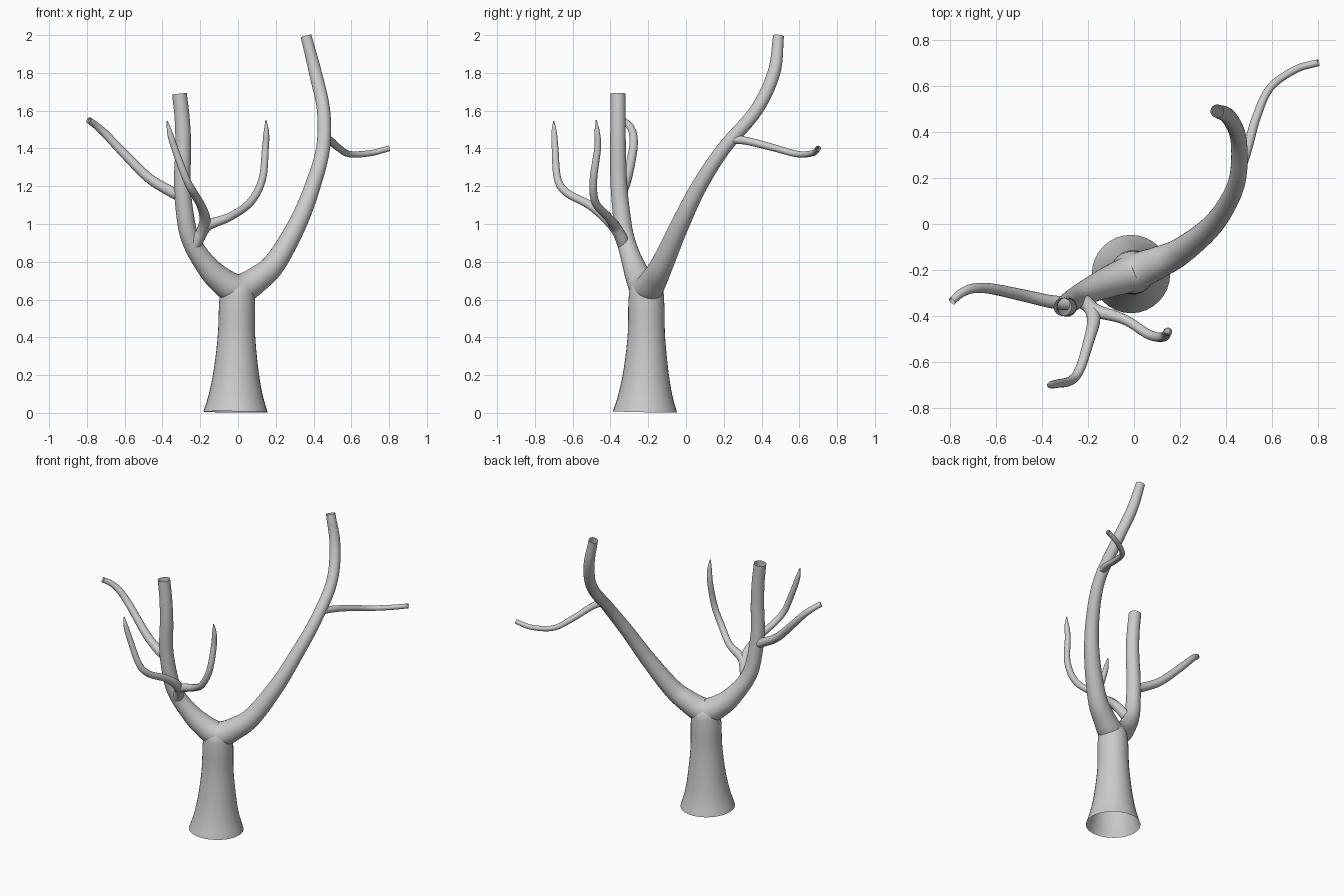
import bpy, bmesh, math
from mathutils import Vector

SIDES = 24


def spline(points, sub=8):
    """Smooth Catmull-Rom sampling of (x, y, z, radius) points."""
    p = [Vector(q) for q in points]
    p = [2 * p[0] - p[1]] + p + [2 * p[-1] - p[-2]]
    out = []
    for i in range(1, len(p) - 2):
        a, b, c, d = p[i - 1:i + 3]
        for k in range(sub):
            t = k / sub
            out.append(0.5 * (2 * b + (c - a) * t + (2 * a - 5 * b + 4 * c - d) * t * t
                              + (3 * b - a - 3 * c + d) * t ** 3))
    out.append(p[-2])
    return out


def limb(name, points, sides=SIDES, pointed=False):
    """Open-ended tube of varying radius; pointed closes the tip."""
    path = spline(points)
    pos = [q.to_3d() for q in path]
    bm = bmesh.new()
    rings = []
    normal = None
    prev = None
    for i, c in enumerate(pos):
        tan = (pos[min(i + 1, len(pos) - 1)] - pos[max(i - 1, 0)]).normalized()
        if normal is None:
            normal = tan.orthogonal().normalized()
        else:
            normal = prev.rotation_difference(tan) @ normal
        prev = tan
        side = tan.cross(normal)
        r = max(path[i][3], 0.002)
        rings.append([bm.verts.new(c + r * (math.cos(a) * normal + math.sin(a) * side))
                      for a in (2 * math.pi * k / sides for k in range(sides))])
    for lo, hi in zip(rings, rings[1:]):
        for k in range(sides):
            n = (k + 1) % sides
            bm.faces.new((lo[k], lo[n], hi[n], hi[k]))
    if pointed:
        bm.faces.new(rings[-1])
    for f in bm.faces:
        f.smooth = True
    me = bpy.data.meshes.new(name)
    bm.to_mesh(me)
    bm.free()
    ob = bpy.data.objects.new(name, me)
    bpy.context.collection.objects.link(ob)
    return ob


# Flared trunk, open underneath, rounding off inside the fork
limb("trunk", [
    (-.013, -.217, .005, .170), (-.012, -.215, .10, .142), (-.01, -.212, .23, .118),
    (-.008, -.21, .41, .099), (-.005, -.21, .58, .095), (-.002, -.21, .66, .085),
    (0, -.21, .71, .045)], sides=32)

# Main fork: one sweep from the left bough down through the crotch and up the right bough
limb("main_boughs", [
    (-.31, -.36, 1.69, .039), (-.295, -.36, 1.55, .040), (-.29, -.36, 1.4, .042),
    (-.295, -.355, 1.2, .044), (-.273, -.335, 1.0, .047), (-.243, -.315, .9, .049),
    (-.185, -.285, .805, .056), (-.105, -.25, .715, .069), (0, -.21, .655, .080),
    (.11, -.165, .713, .069), (.20, -.12, .80, .059), (.315, -.03, 1.0, .049),
    (.395, .07, 1.2, .042), (.45, .20, 1.4, .037), (.453, .37, 1.6, .035),
    (.41, .465, 1.8, .034), (.36, .49, 1.995, .029)])

# Side branches with cut ends
limb("right_branch", [
    (.455, .225, 1.45, .024), (.49, .32, 1.44, .021), (.53, .46, 1.405, .019),
    (.59, .59, 1.37, .017), (.70, .67, 1.375, .016), (.80, .70, 1.40, .015)], sides=16)
limb("left_branch", [
    (-.29, -.345, 1.14, .030), (-.37, -.335, 1.18, .028), (-.48, -.31, 1.25, .026),
    (-.625, -.28, 1.395, .023), (-.70, -.28, 1.475, .021), (-.75, -.30, 1.52, .019),
    (-.79, -.335, 1.55, .017)], sides=16)

# Front branch that divides into two pointed twigs
STEM = [(-.235, -.325, .88, .034), (-.195, -.355, .95, .031)]
limb("front_twig_left", STEM + [
    (-.175, -.415, 1.025, .029), (-.197, -.51, 1.10, .023), (-.235, -.63, 1.165, .021),
    (-.275, -.68, 1.24, .020), (-.335, -.693, 1.40, .018), (-.36, -.698, 1.48, .015),
    (-.375, -.70, 1.545, .003)], sides=16, pointed=True)
limb("front_twig_right", STEM + [
    (-.155, -.38, .995, .028), (-.04, -.415, 1.04, .022), (.065, -.48, 1.115, .021),
    (.128, -.49, 1.235, .020), (.145, -.468, 1.40, .018), (.15, -.47, 1.48, .015),
    (.148, -.475, 1.55, .003)], sides=16, pointed=True)
